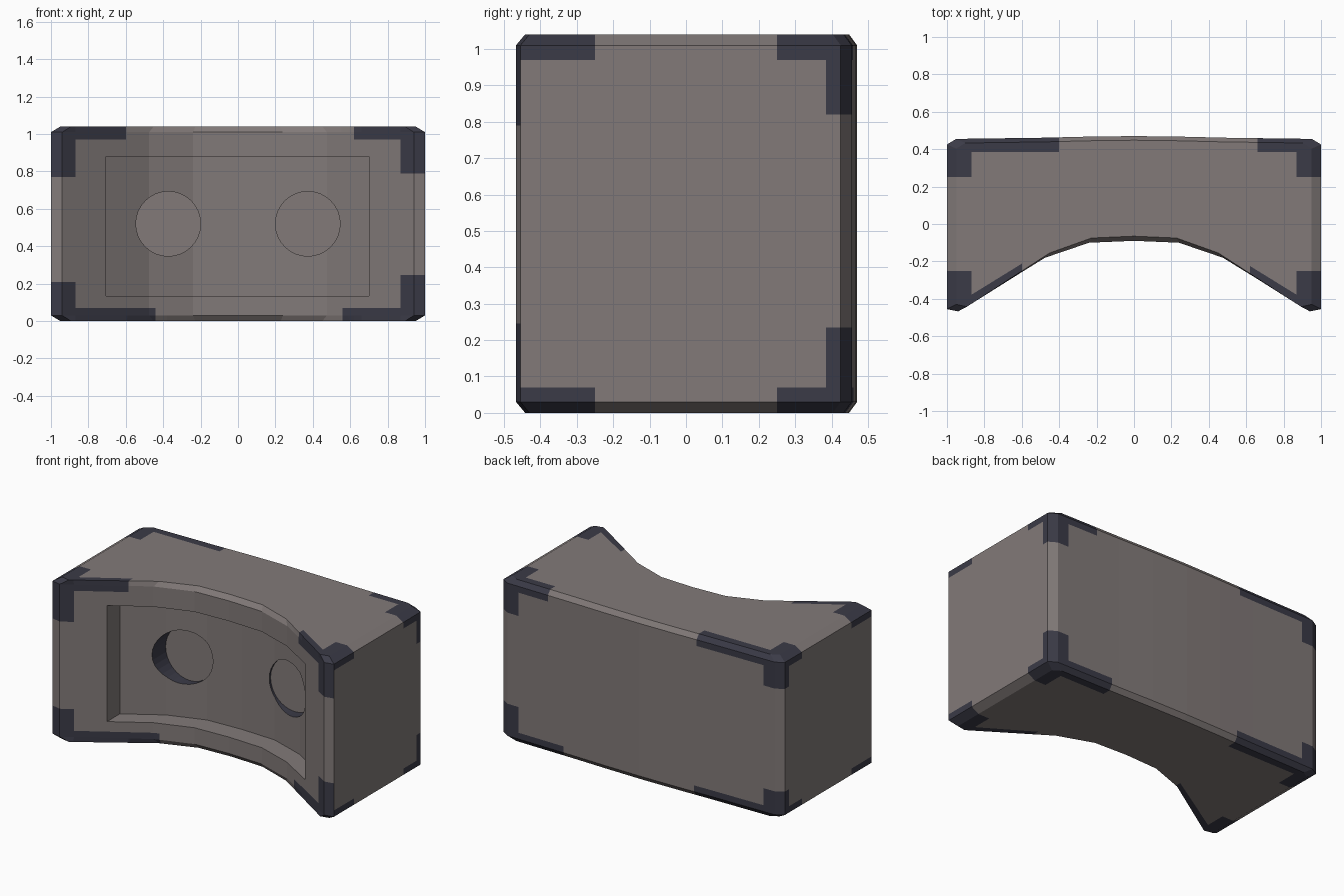
import bpy, bmesh, math
from mathutils import Matrix, Vector

if "Cube" in bpy.data.objects:
    bpy.data.objects.remove(bpy.data.objects["Cube"])


def material(name, rgb):
    m = bpy.data.materials.new(name)
    m.diffuse_color = (*rgb, 1)
    m.use_nodes = True
    m.node_tree.nodes["Principled BSDF"].inputs["Base Color"].default_value = m.diffuse_color
    return m


GREY = material("warm grey", (0.223, 0.195, 0.190))
DARK = material("dark slate", (0.043, 0.043, 0.063))
H = 1.04

# Plan outline: concave front, slightly bowed back (right half, mirrored)
half_front = [(0, -0.09), (0.24, -0.10), (0.475, -0.18), (0.94, -0.467), (1.0, -0.455)]
half_back = [(0, 0.47), (0.25, 0.467), (0.5, 0.461), (0.95, 0.455), (1.0, 0.425)]


def mirrored(pts):
    return [(-x, y) for x, y in reversed(pts[1:])] + pts


FRONT, BACK = mirrored(half_front), mirrored(half_back)


def curve_y(line, x):
    for (x0, y0), (x1, y1) in zip(line, line[1:]):
        if x <= x1:
            return y0 + (y1 - y0) * (x - x0) / (x1 - x0)
    return line[-1][1]


def make_object(name, bm):
    bmesh.ops.recalc_face_normals(bm, faces=bm.faces[:])
    me = bpy.data.meshes.new(name)
    bm.to_mesh(me)
    bm.free()
    me.materials.append(GREY)
    me.materials.append(DARK)
    ob = bpy.data.objects.new(name, me)
    bpy.context.collection.objects.link(ob)
    return ob


def slab(levels):
    """Solid from stacked levels of (front line, back line, z)."""
    bm = bmesh.new()
    n = len(levels[0][0])
    rings = []
    for f, b, z in levels:
        loop = f + b[::-1]
        rings.append([bm.verts.new((x, y, z)) for x, y in loop])
    for lo, hi in zip(rings, rings[1:]):
        for i in range(2 * n):
            j = (i + 1) % (2 * n)
            bm.faces.new((lo[i], lo[j], hi[j], hi[i]))
    for r in (rings[0], rings[-1]):
        for i in range(n - 1):
            bm.faces.new((r[i], r[i + 1], r[-2 - i], r[-1 - i]))
    bmesh.ops.recalc_face_normals(bm, faces=bm.faces[:])
    return bm


# Chamfered body
front_in = [(x * 0.95, y + 0.025) for x, y in FRONT]
back_in = [(x * 0.95, y - 0.022) for x, y in BACK]
body_bm = slab([(front_in, back_in, 0), (FRONT, BACK, 0.03),
                (FRONT, BACK, H - 0.03), (front_in, back_in, H)])

# Worn dark corner brackets: (side, front/back, top/bottom) -> arm lengths along x and z
ARMS = {
    (-1, -1, 1): (0.40, 0.27), (-1, -1, -1): (0.56, 0.21),
    (1, -1, 1): (0.38, 0.25), (1, -1, -1): (0.44, 0.245),
    (-1, 1, 1): (0.60, 0.20), (-1, 1, -1): (0.62, 0.18),
    (1, 1, 1): (0.34, 0.22), (1, 1, -1): (0.45, 0.235),
}
WX, WZ, LY = 0.13, 0.07, 0.21
WY = {-1: 0.045, 1: 0.075}


def cut(co, no):
    geom = body_bm.verts[:] + body_bm.edges[:] + body_bm.faces[:]
    bmesh.ops.bisect_plane(body_bm, geom=geom, dist=1e-5, plane_co=co, plane_no=no)


for (sx, sy, sz), (lx, lz) in ARMS.items():
    cut((sx * (1 - lx), 0, 0), (1, 0, 0))
    cut((0, 0, H - lz if sz > 0 else lz), (0, 0, 1))
for s in (-1, 1):
    cut((s * (1 - WX), 0, 0), (1, 0, 0))
    cut((0, 0, H - WZ if s > 0 else WZ), (0, 0, 1))
    cut((0, s * (0.46 - LY), 0), (0, 1, 0))
    # line running parallel to the slanted front wings
    (xa, ya), (xb, yb) = half_front[2], half_front[3]
    d = Vector((s * (xb - xa), yb - ya, 0))
    cut((s * xa, ya + WY[-1], 0), (-d.y, d.x, 0))
cut((0, 0.46 - WY[1], 0), (0, 1, 0))

for f in body_bm.faces:
    c = f.calc_center_median()
    sx = 1 if c.x > 0 else -1
    sz = 1 if c.z > H / 2 else -1
    dx, dz = 1 - abs(c.x), min(c.z, H - c.z)
    for sy in (-1, 1):
        lx, lz = ARMS[sx, sy, sz]
        if sy > 0:
            edge, end = 0.46 - c.y, 0.46 - c.y
        else:
            edge, end = c.y - curve_y(FRONT, c.x), c.y + 0.46
        arm_x = edge < WY[sy] and dz < WZ and dx < lx
        arm_y = dx < WX and dz < WZ and end < LY
        arm_z = dx < WX and edge < WY[sy] and dz < lz
        if arm_x or arm_y or arm_z:
            f.material_index = 1
body = make_object("body", body_bm)

# Cutter for the rectangular recess following the front curve
xs = [-0.705, -0.475, -0.24, 0, 0.24, 0.475, 0.70]
near = [(x, -0.8) for x in xs]
deep = [(x, curve_y(FRONT, x) + 0.13) for x in xs]
cutters = [make_object("recess_cutter", slab([(near, deep, 0.135), (near, deep, 0.88)]))]

# Cutters for the two round sockets, dark walls and grey floor
for side in (-1, 1):
    bm = bmesh.new()
    place = Matrix.Translation((side * 0.373, -0.205, 0.52)) @ Matrix.Rotation(math.pi / 2, 4, 'X')
    bmesh.ops.create_cone(bm, cap_ends=True, segments=32, radius1=0.173,
                          radius2=0.173, depth=0.5, matrix=place)
    bm.normal_update()
    for f in bm.faces:
        f.material_index = 1 if abs(f.normal.y) < 0.5 else 0
    cutters.append(make_object("socket_cutter", bm))

bpy.context.view_layer.objects.active = body
for c in cutters:
    c.hide_render = True
    mod = body.modifiers.new("cut", 'BOOLEAN')
    mod.operation, mod.solver, mod.object = 'DIFFERENCE', 'EXACT', c
    bpy.ops.object.modifier_apply(modifier=mod.name)
    bpy.data.objects.remove(c)
